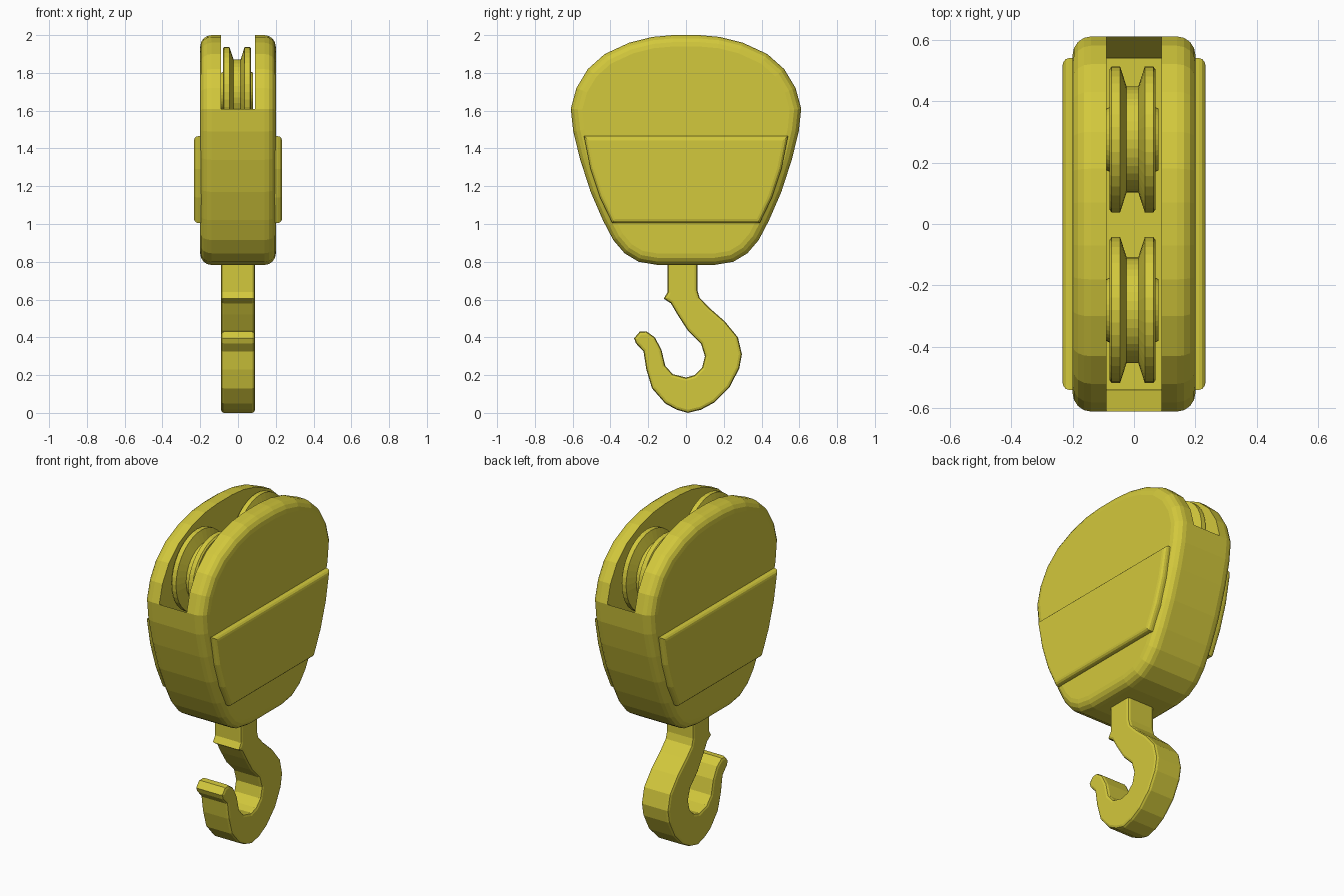
import bpy, bmesh, math

if "Cube" in bpy.data.objects:
    bpy.data.objects.remove(bpy.data.objects["Cube"])

yellow = bpy.data.materials.new("crane yellow")
yellow.diffuse_color = (0.65, 0.58, 0.045, 1)
yellow.use_nodes = True
yellow.node_tree.nodes["Principled BSDF"].inputs["Base Color"].default_value = yellow.diffuse_color


def finish(bm, name):
    bmesh.ops.recalc_face_normals(bm, faces=bm.faces)
    mesh = bpy.data.meshes.new(name)
    bm.to_mesh(mesh)
    bm.free()
    mesh.materials.append(yellow)
    obj = bpy.data.objects.new(name, mesh)
    bpy.context.collection.objects.link(obj)
    return obj


def slab(name, outline, half, bevel=0.0, segments=2):
    """Extrude a (y, z) outline along x and round the rims of both end faces."""
    bm = bmesh.new()
    n = len(outline)
    left = [bm.verts.new((-half, y, z)) for y, z in outline]
    right = [bm.verts.new((half, y, z)) for y, z in outline]
    caps = [bm.faces.new(left), bm.faces.new(right)]
    for i in range(n):
        j = (i + 1) % n
        bm.faces.new((left[i], left[j], right[j], right[i]))
    bmesh.ops.recalc_face_normals(bm, faces=bm.faces)
    if bevel:
        rims = [e for f in caps for e in f.edges]
        bmesh.ops.bevel(bm, geom=rims, offset=bevel, segments=segments,
                        profile=0.5, affect='EDGES', clamp_overlap=True)
    return finish(bm, name)


def mirrored(half):
    """Complete a right-hand outline, listed top to bottom, across y = 0."""
    return half + [(-y, z) for y, z in reversed(half)]


def sheave(name, y, z, steps=36):
    """Grooved pulley wheel turned about the x axis."""
    profile = [(-0.085, 0.0), (-0.085, 0.10), (-0.075, 0.105), (-0.075, 0.228),
               (-0.068, 0.237), (-0.04, 0.237), (-0.019, 0.172)]
    profile += [(-x, r) for x, r in reversed(profile)]
    bm = bmesh.new()
    verts = [bm.verts.new((x - 0.005, y, z + r)) for x, r in profile]
    edges = [bm.edges.new(p) for p in zip(verts, verts[1:])]
    bmesh.ops.spin(bm, geom=verts + edges, cent=(0, y, z), axis=(1, 0, 0),
                   angle=math.tau, steps=steps)
    bmesh.ops.remove_doubles(bm, verts=bm.verts, dist=0.0005)
    return finish(bm, name)


# Block housing
housing = slab("block_housing", mirrored([
    (0.07, 2.0), (0.18, 1.99), (0.30, 1.96), (0.43, 1.90), (0.52, 1.82),
    (0.58, 1.72), (0.61, 1.61), (0.597, 1.49), (0.56, 1.34), (0.505, 1.17),
    (0.44, 1.02), (0.385, 0.915), (0.325, 0.845), (0.25, 0.80), (0.15, 0.783)]),
    0.20, 0.06, 4)

# Slot for the sheaves, with floor ends sloping down inward
cutter = slab("slot_cutter", mirrored([
    (0.80, 2.2), (0.80, 1.61), (0.61, 1.61), (0.53, 1.43)]), 0.09)
cutter.hide_render = True
cut = housing.modifiers.new("slot", 'BOOLEAN')
cut.operation = 'DIFFERENCE'
cut.solver = 'EXACT'
cut.object = cutter
bpy.context.view_layer.objects.active = housing
bpy.ops.object.modifier_apply(modifier=cut.name)
bpy.data.objects.remove(cutter)

# Raised weight plates on both cheeks
slab("cheek_plates", mirrored([
    (0.54, 1.465), (0.505, 1.29), (0.455, 1.14), (0.39, 1.005)]),
    0.233, 0.022, 3)

# Two rope sheaves
sheave("front_sheave", -0.28, 1.70)
sheave("back_sheave", 0.275, 1.70)

# Hook with shank
slab("hook", [
    (-0.097, 0.85), (-0.097, 0.64), (-0.118, 0.605), (-0.08, 0.58),
    (-0.045, 0.52), (0.01, 0.435), (0.08, 0.365), (0.10, 0.30), (0.085, 0.24),
    (0.045, 0.20), (0.0, 0.187), (-0.07, 0.205), (-0.11, 0.25),
    (-0.13, 0.335), (-0.165, 0.40), (-0.21, 0.432), (-0.245, 0.43),
    (-0.275, 0.395), (-0.265, 0.368), (-0.225, 0.325), (-0.21, 0.23),
    (-0.18, 0.13), (-0.11, 0.05), (-0.05, 0.017), (0.01, 0.0), (0.08, 0.017),
    (0.15, 0.055), (0.23, 0.135), (0.282, 0.235), (0.296, 0.31),
    (0.275, 0.40), (0.205, 0.485), (0.125, 0.555), (0.072, 0.61),
    (0.06, 0.65), (0.06, 0.85)], 0.09, 0.016, 2)
